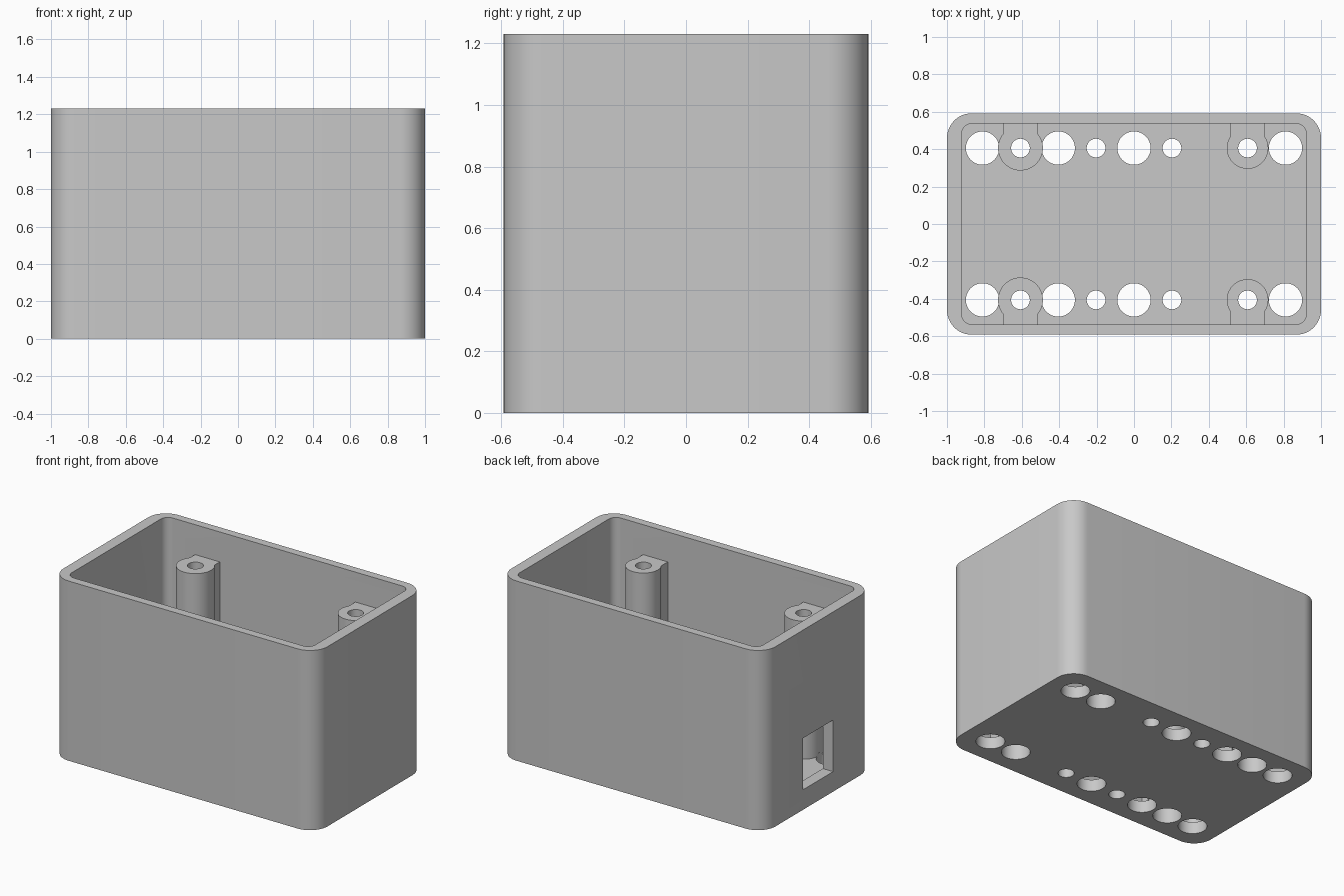
import bpy
import bmesh
from math import pi, cos, sin, asin, radians

if "Cube" in bpy.data.objects:
    bpy.data.objects.remove(bpy.data.objects["Cube"], do_unlink=True)

HEIGHT = 1.23
FLOOR = 0.08
ROW_Y = 0.406
PILLAR_X = 0.607
PILLAR_TOP = 1.025
SEGMENTS = 48

grey = bpy.data.materials.new("plain grey")
grey.use_nodes = True
colour = (0.58, 0.58, 0.58, 1)
grey.diffuse_color = colour
grey.node_tree.nodes["Principled BSDF"].inputs["Base Color"].default_value = colour


def prism(name, outline, bottom, top):
    """Extrude a counter-clockwise outline between two heights."""
    bm = bmesh.new()
    face = bm.faces.new([bm.verts.new((x, y, bottom)) for x, y in outline])
    moved = bmesh.ops.extrude_face_region(bm, geom=[face])["geom"]
    for v in moved:
        if isinstance(v, bmesh.types.BMVert):
            v.co.z = top
    bmesh.ops.recalc_face_normals(bm, faces=bm.faces)
    mesh = bpy.data.meshes.new(name)
    bm.to_mesh(mesh)
    bm.free()
    mesh.materials.append(grey)
    obj = bpy.data.objects.new(name, mesh)
    bpy.context.collection.objects.link(obj)
    return obj


def arc(cx, cy, r, start, end, steps):
    return [(cx + r * cos(start + (end - start) * i / steps),
             cy + r * sin(start + (end - start) * i / steps)) for i in range(steps + 1)]


def rounded_rect(hx, hy, r):
    points = []
    for i, (sx, sy) in enumerate([(1, 1), (-1, 1), (-1, -1), (1, -1)]):
        points += arc(sx * (hx - r), sy * (hy - r), r, i * pi / 2, (i + 1) * pi / 2, 12)
    return points


def cylinder(name, x, y, r, bottom, top):
    return prism(name, arc(x, y, r, 0, 2 * pi, SEGMENTS)[:-1], bottom, top)


def combine(target, tool, operation):
    """Apply a boolean and remove the tool."""
    tool.hide_render = True
    mod = target.modifiers.new("shape", "BOOLEAN")
    mod.operation = operation
    mod.solver = "EXACT"
    mod.object = tool
    bpy.context.view_layer.objects.active = target
    bpy.ops.object.modifier_apply(modifier=mod.name)
    bpy.data.objects.remove(tool, do_unlink=True)


# Open-topped box with rounded corners
box = prism("box", rounded_rect(1, 0.592, 0.133), 0, HEIGHT)
combine(box, prism("cavity", rounded_rect(0.922, 0.536, 0.055), FLOOR, HEIGHT + 0.1), "DIFFERENCE")

# Screw pillars, each with a neck running back into the long wall
NECK = 0.0935
for side in (-1, 1):
    for x, r in ((-PILLAR_X, 0.12), (PILLAR_X, 0.111)):
        a = asin(NECK / r)
        outline = arc(x, ROW_Y, r, pi / 2 + a, 2.5 * pi - a, SEGMENTS)
        outline += [(x + NECK, 0.565), (x - NECK, 0.565)]
        outline = [(px, side * py) for px, py in outline]
        combine(box, prism("pillar", outline, FLOOR / 2, PILLAR_TOP), "UNION")

# Two rows of floor holes, and stepped screw bores through the pillars
for side in (-1, 1):
    y = side * ROW_Y
    for x, r in ((-0.81, 0.089), (-0.405, 0.089), (-0.203, 0.05),
                 (0, 0.089), (0.203, 0.05), (0.81, 0.089)):
        combine(box, cylinder("hole", x, y, r, -0.1, FLOOR + 0.02), "DIFFERENCE")
    for x in (-PILLAR_X, PILLAR_X):
        combine(box, cylinder("bore", x, y, 0.05, -0.1, HEIGHT), "DIFFERENCE")
        combine(box, cylinder("recess", x, y, 0.089, -0.1, 0.7), "DIFFERENCE")

# Cable opening in one end wall
opening = [(-1.1, -0.163), (-0.85, -0.163), (-0.85, 0.163), (-1.1, 0.163)]
combine(box, prism("opening", opening, 0.137, 0.49), "DIFFERENCE")

# Smooth rounded corners and bores, crisp edges
bpy.ops.object.select_all(action="DESELECT")
box.select_set(True)
bpy.context.view_layer.objects.active = box
bpy.ops.object.shade_smooth_by_angle(angle=radians(30))
